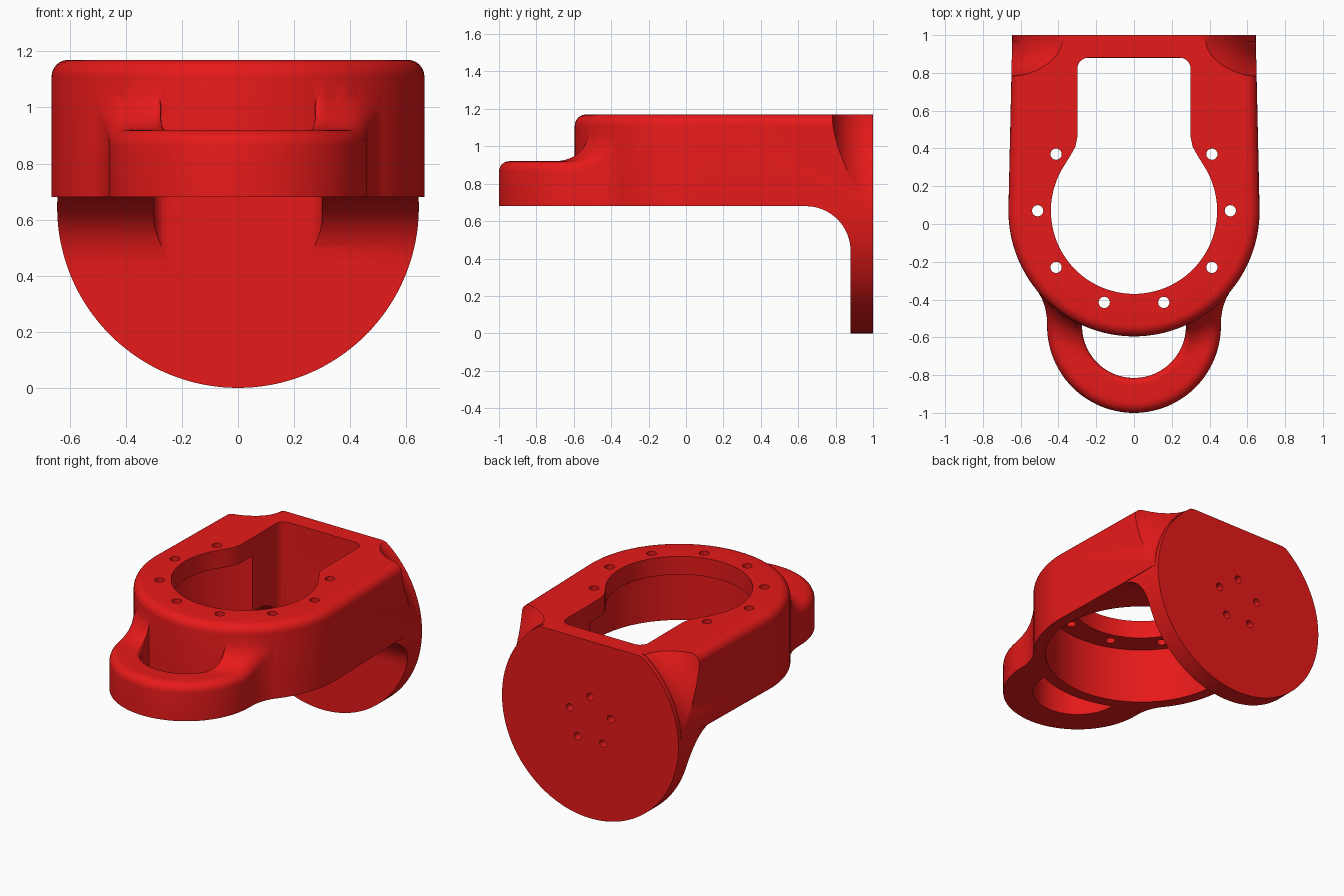
import bpy, bmesh
from math import sin, cos, pi, radians, hypot, sqrt
from mathutils import Vector

if "Cube" in bpy.data.objects:
    bpy.data.objects.remove(bpy.data.objects["Cube"])


def arc(cx, cy, r, a0, a1, n):
    return [(cx + r * cos(radians(a0 + (a1 - a0) * i / n)),
             cy + r * sin(radians(a0 + (a1 - a0) * i / n))) for i in range(n + 1)]


def circle(cx, cy, r, n=96):
    return arc(cx, cy, r, 0, 360, n)[:-1]


def mirrored(half):
    return half + [(-x, y) for x, y in reversed(half) if abs(x) > 1e-5]


def finish(bm, name):
    bmesh.ops.recalc_face_normals(bm, faces=bm.faces)
    mesh = bpy.data.meshes.new(name)
    bm.to_mesh(mesh)
    bm.free()
    ob = bpy.data.objects.new(name, mesh)
    bpy.context.collection.objects.link(ob)
    return ob


def skin(name, rings, closed):
    """Join equal-length point rings into a solid, closed in a loop or capped."""
    bm = bmesh.new()
    vs = [[bm.verts.new(p) for p in ring] for ring in rings]
    n, m = len(vs), len(vs[0])
    for i in range(n if closed else n - 1):
        a, b = vs[i], vs[(i + 1) % n]
        for j in range(m):
            k = (j + 1) % m
            bm.faces.new((a[j], a[k], b[k], b[j]))
    if not closed:
        bm.faces.new(vs[0])
        bm.faces.new(vs[-1])
    return finish(bm, name)


def prism(name, outline, lo, hi, axis='z'):
    put = {'x': lambda u, v, w: (w, u, v), 'y': lambda u, v, w: (u, w, v),
           'z': lambda u, v, w: (u, v, w)}[axis]
    return skin(name, [[put(u, v, w) for u, v in outline] for w in (lo, hi)], False)


def boolean(ob, other, op):
    mod = ob.modifiers.new(op, 'BOOLEAN')
    mod.operation, mod.object, mod.solver = op, other, 'EXACT'
    bpy.ops.object.select_all(action='DESELECT')
    bpy.context.view_layer.objects.active = ob
    ob.select_set(True)
    bpy.ops.object.modifier_apply(modifier=mod.name)
    bpy.data.objects.remove(other, do_unlink=True)


CY, TOP, BOTTOM = 0.07, 1.17, 0.68      # ring centre, body top and bottom
DZ, DR = 0.645, 0.645                   # mounting disc centre and radius

# Main body: U-shaped block with rounded top edge
body = prism("bracket_body", [(0.645, 0.97)] + arc(0, CY, 0.665, 0, -180, 64) + [(-0.645, 0.97)],
             BOTTOM, TOP)
bm = bmesh.new()
bm.from_mesh(body.data)
rim = [e for e in bm.edges if all(v.co.z > TOP - 0.001 for v in e.verts)
       and not all(v.co.y > 0.96 for v in e.verts)]
bmesh.ops.bevel(bm, geom=rim, offset=0.06, segments=6, profile=0.5, affect='EDGES')
bm.to_mesh(body.data)
bm.free()

# Concave trim of the rear shoulders down to the disc outline
profile = [(1.3, 1.1), (0.647, 1.1)] + arc(0.847, 0.98, 0.2, 180, 270, 12) + [(1.3, 0.78)]
boolean(body, skin("shoulder_cutter",
                   [[(r * cos(a), y, DZ + r * sin(a)) for r, y in profile]
                    for a in (2 * pi * i / 128 for i in range(128))], True), 'DIFFERENCE')

# Mounting disc at the back, cropped level with the top
disc = [(x, min(z, TOP)) for x, z in circle(0, DZ, DR, 128)]
boolean(body, prism("mounting_disc", disc, 0.88, 1.0, 'y'), 'UNION')

# Fillet under the body, limited to the disc outline
gusset = prism("gusset", arc(0.64, 0.44, 0.24, 90, 0, 16) + [(0.92, 0.44), (0.92, 0.72), (0.64, 0.72)],
               -0.7, 0.7, 'x')
boolean(gusset, prism("gusset_trim", circle(0, DZ, DR, 128), 0.5, 1.1, 'y'), 'INTERSECT')
boolean(body, gusset, 'UNION')


# Front carrying loop: rounded section swept round, rising where it meets the body
def rise(p):
    d = 0.82 - min(max(hypot(p.x, p.y - CY), 0.66), 0.82)
    return 0.16 - sqrt(max(0.0, 0.16 ** 2 - d * d))


side = [(0.50, -0.21), (0.565, -0.275), (0.54, -0.315), (0.51, -0.355), (0.488, -0.395),
        (0.471, -0.44), (0.462, -0.49)]
outer = side + arc(0, -0.54, 0.46, 0, -180, 56) + [(-x, y) for x, y in reversed(side)]
sections = []
for x, y in outer:
    p = Vector((x, y))
    if y > -0.54:
        q = Vector((0.275 if x > 0 else -0.275, -0.54 + (y + 0.54) * 0.4))
    else:
        q = Vector((0, -0.54)) + (p - Vector((0, -0.54))) * (0.275 / 0.46)
    length, way = (q - p).length, (q - p).normalized()
    cut = arc(0.055, 0.865, 0.055, 180, 90, 6)
    cut += [(length * t, 0.92) for t in (0.45, 0.6, 0.75)]
    cut += arc(length - 0.03, 0.89, 0.03, 90, 0, 4)
    ring = [(p.x, p.y, BOTTOM)]
    for s, z in cut:
        c = p + way * s
        ring.append((c.x, c.y, z + rise(c)))
    sections.append(ring + [(q.x, q.y, BOTTOM)])
boolean(body, skin("front_loop", sections, False), 'UNION')

# Round cavity from below, leaving a top plate
boolean(body, prism("cavity_cutter", circle(0, CY, 0.59), 0.5, 1.05), 'DIFFERENCE')

# Keyhole opening: round hole plus rear slot
keyhole = mirrored(arc(0.24, 0.821, 0.06, 90, 0, 6) + [(0.3, 0.46), (0.31, 0.41), (0.338, 0.36)]
                   + arc(0, CY, 0.44, 33, -90, 40))
boolean(body, prism("keyhole_cutter", keyhole, 0.4, 1.3), 'DIFFERENCE')

# Screw holes round the top plate
for deg in (36, 0, -36, -72, -108, -144, 180, 144):
    a = radians(deg)
    boolean(body, prism("screw_cutter", circle(0.51 * cos(a), CY + 0.51 * sin(a), 0.03, 16),
                        0.95, 1.25), 'DIFFERENCE')

# Small screw holes in the mounting disc
for deg in (18, 90, 162, 234, 306):
    a = radians(deg)
    boolean(body, prism("disc_screw_cutter", circle(0.157 * cos(a), DZ + 0.157 * sin(a), 0.025, 16),
                        0.94, 1.05, 'y'), 'DIFFERENCE')

# Red finish and smooth shading
red = bpy.data.materials.new("red")
red.diffuse_color = (0.8, 0.01, 0.01, 1)
red.use_nodes = True
red.node_tree.nodes["Principled BSDF"].inputs["Base Color"].default_value = red.diffuse_color
body.data.materials.clear()
body.data.materials.append(red)
bpy.ops.object.select_all(action='DESELECT')
bpy.context.view_layer.objects.active = body
body.select_set(True)
bpy.ops.object.shade_smooth_by_angle(angle=radians(30))
